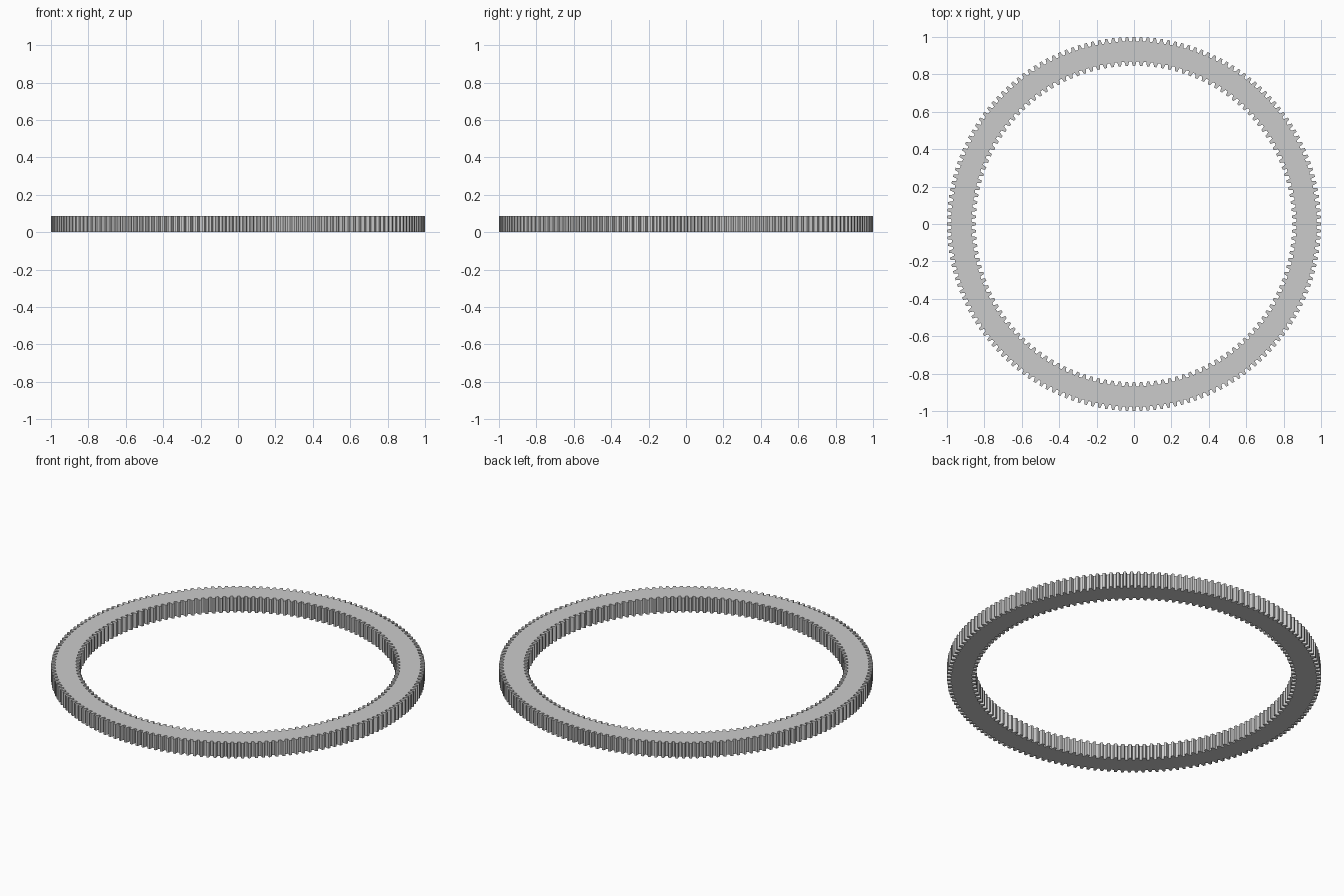
import bpy, bmesh
from math import cos, sin, pi

if "Cube" in bpy.data.objects:
    bpy.data.objects.remove(bpy.data.objects["Cube"])

HEIGHT = 0.087


def toothed_loop(teeth, root, tip):
    """Closed outline of trapezoid teeth between the root and tip radii."""
    pts = []
    for i in range(teeth):
        for offset, r in ((-0.32, root), (-0.17, tip), (0.17, tip), (0.32, root)):
            a = 2 * pi * (i + offset) / teeth
            pts.append((r * cos(a), r * sin(a)))
    return pts


def wall(bm, pts):
    """Vertical wall around an outline; returns the bottom and top edges."""
    low = [bm.verts.new((x, y, 0)) for x, y in pts]
    high = [bm.verts.new((x, y, HEIGHT)) for x, y in pts]
    n = len(pts)
    for i in range(n):
        j = (i + 1) % n
        bm.faces.new((low[i], low[j], high[j], high[i]))
    return [[bm.edges.get((v[i], v[(i + 1) % n])) for i in range(n)] for v in (low, high)]


# Ring with teeth on the outside and the inside
bm = bmesh.new()
outer = wall(bm, toothed_loop(168, 0.977, 1.0))
inner = wall(bm, toothed_loop(140, 0.868, 0.846))

# Flat bottom and top between the two outlines
for a, b in zip(outer, inner):
    bmesh.ops.triangle_fill(bm, edges=a + b, use_beauty=True)
bmesh.ops.recalc_face_normals(bm, faces=bm.faces)

mesh = bpy.data.meshes.new("gear_ring")
bm.to_mesh(mesh)
bm.free()
ring = bpy.data.objects.new("gear_ring", mesh)
bpy.context.collection.objects.link(ring)
